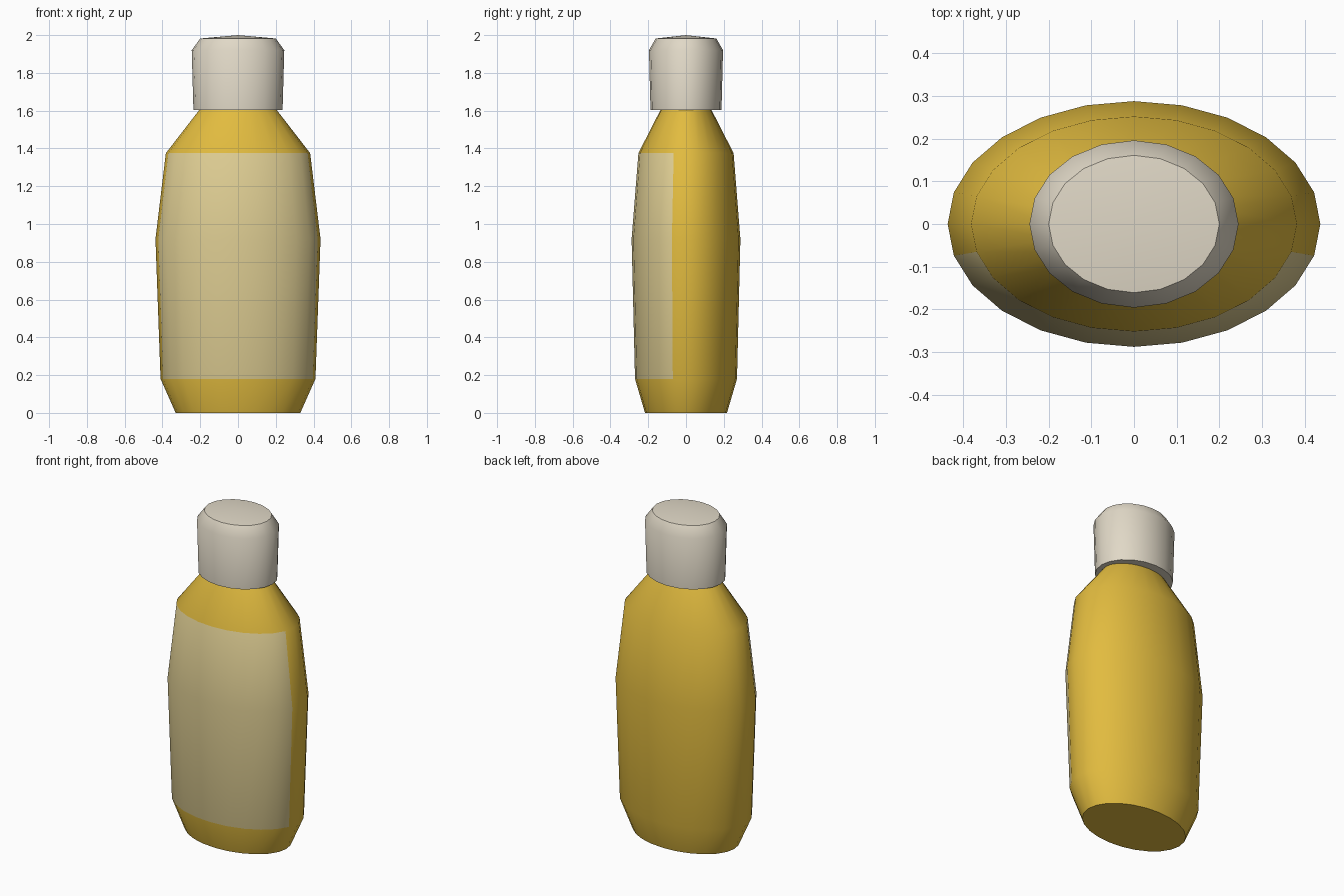
import bpy, bmesh, math

if "Cube" in bpy.data.objects:
    bpy.data.objects.remove(bpy.data.objects["Cube"])


def material(name, rgb):
    m = bpy.data.materials.new(name)
    m.diffuse_color = (*rgb, 1)
    m.use_nodes = True
    m.node_tree.nodes["Principled BSDF"].inputs["Base Color"].default_value = m.diffuse_color
    return m


def loft(name, sides, rings, mats, tip=None):
    """Stack of elliptical rings (z, x radius, y radius), closed at both ends."""
    bm = bmesh.new()
    loops = []
    for z, rx, ry in rings:
        loops.append([bm.verts.new((rx * math.sin(2 * math.pi * i / sides),
                                    -ry * math.cos(2 * math.pi * i / sides), z))
                      for i in range(sides)])
    for low, high in zip(loops, loops[1:]):
        for i in range(sides):
            j = (i + 1) % sides
            bm.faces.new((low[i], low[j], high[j], high[i]))
    bm.faces.new(loops[0][::-1])
    if tip is None:
        bm.faces.new(loops[-1])
    else:
        peak = bm.verts.new((0, 0, tip))
        for i in range(sides):
            bm.faces.new((loops[-1][i], loops[-1][(i + 1) % sides], peak))
    bmesh.ops.recalc_face_normals(bm, faces=bm.faces)
    mesh = bpy.data.meshes.new(name)
    bm.to_mesh(mesh)
    bm.free()
    obj = bpy.data.objects.new(name, mesh)
    bpy.context.collection.objects.link(obj)
    for m in mats:
        mesh.materials.append(m)
    bpy.ops.object.select_all(action='DESELECT')
    obj.select_set(True)
    bpy.context.view_layer.objects.active = obj
    bpy.ops.object.shade_smooth_by_angle(angle=math.radians(42))
    return obj


yellow = material("mustard_yellow", (0.76, 0.50, 0.05))
cream = material("label_cream", (0.73, 0.61, 0.29))
ivory = material("cap_ivory", (0.75, 0.69, 0.57))

# Bottle body with a neck that ends inside the cap
body = loft("bottle_body", 24, [(0, 0.33, 0.217), (0.18, 0.41, 0.27),
                                (0.92, 0.437, 0.288), (1.375, 0.382, 0.252),
                                (1.61, 0.2, 0.132)], [yellow, cream])

# Label on the front of the two middle bands
for f in body.data.polygons:
    if 0.2 < f.center.z < 1.36 and f.center.y < -0.07:
        f.material_index = 1

# Cap with a sloped rim and a slightly domed top
loft("cap", 20, [(1.603, 0.236, 0.188), (1.92, 0.245, 0.196),
                 (1.982, 0.2, 0.161)], [ivory], tip=2.0)
